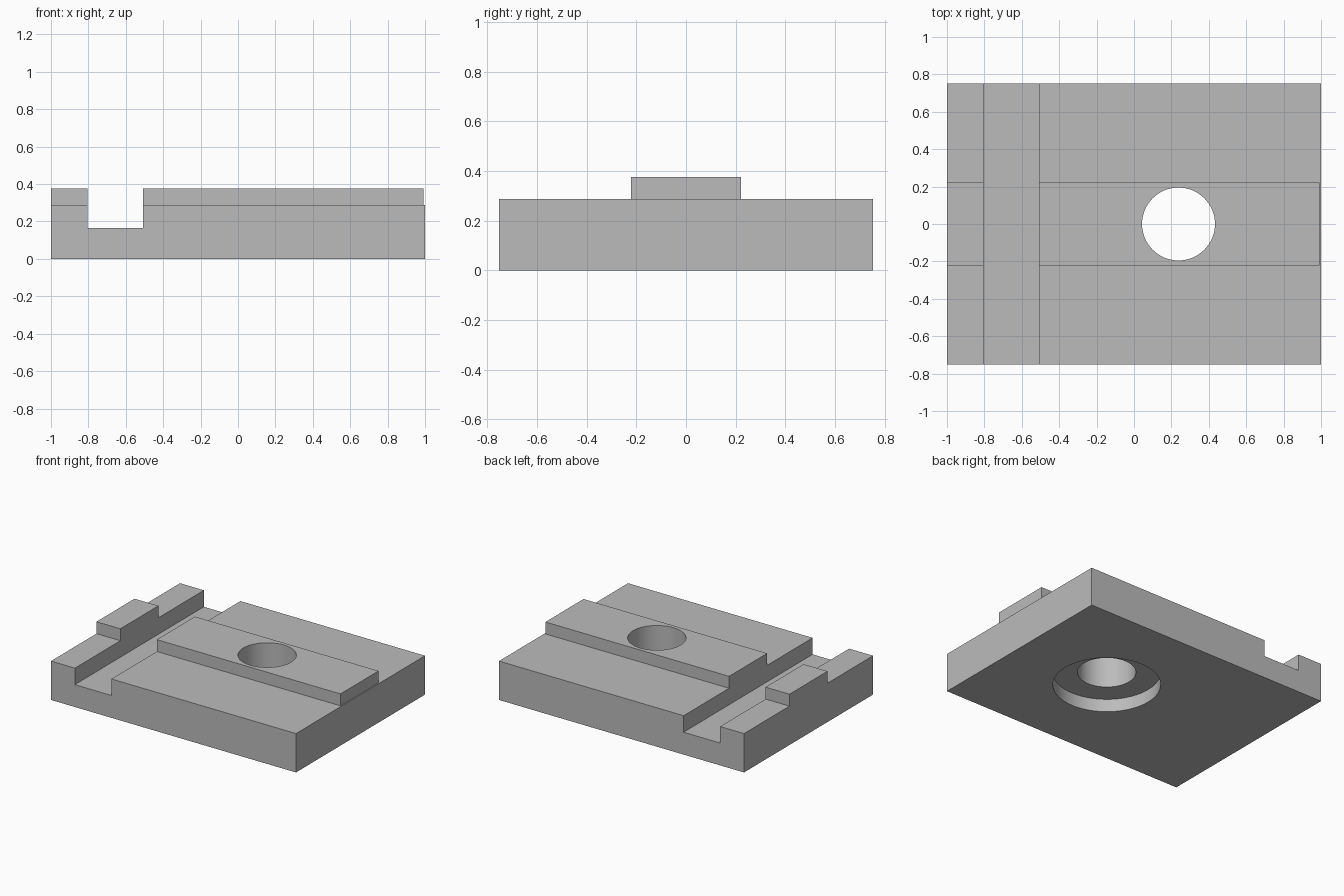
import bpy
import math

if "Cube" in bpy.data.objects:
    bpy.data.objects.remove(bpy.data.objects["Cube"], do_unlink=True)

# Material
grey = bpy.data.materials.new("plain grey")
grey.use_nodes = True
colour = (0.5, 0.5, 0.5, 1)
grey.diffuse_color = colour
grey.node_tree.nodes["Principled BSDF"].inputs["Base Color"].default_value = colour


def box(name, x, y, z):
    """Box given by its (min, max) range along each axis."""
    ranges = (x, y, z)
    bpy.ops.mesh.primitive_cube_add(size=1, location=[(a + b) / 2 for a, b in ranges])
    ob = bpy.context.object
    ob.name = name
    ob.scale = [b - a for a, b in ranges]
    bpy.ops.object.transform_apply(location=True, rotation=False, scale=True)
    ob.data.materials.append(grey)
    return ob


def cylinder(name, radius, z):
    """Upright cylinder on the bore axis."""
    bpy.ops.mesh.primitive_cylinder_add(
        vertices=64, radius=radius, depth=z[1] - z[0],
        location=(0.238, 0, (z[0] + z[1]) / 2))
    ob = bpy.context.object
    ob.name = name
    ob.data.materials.append(grey)
    return ob


def combine(target, tool, operation):
    """Apply a boolean and discard the tool object."""
    mod = target.modifiers.new(tool.name, 'BOOLEAN')
    mod.operation = operation
    mod.solver = 'EXACT'
    mod.object = tool
    bpy.context.view_layer.objects.active = target
    bpy.ops.object.modifier_apply(modifier=mod.name)
    bpy.data.objects.remove(tool, do_unlink=True)


# Base block with a raised central rib
plate = box("base_plate", (-1, 1), (-0.752, 0.752), (0, 0.287))
combine(plate, box("rib", (-1, 0.992), (-0.222, 0.222), (0.2, 0.375)), 'UNION')

# Cross slot, through bore and wide recess on the underside
combine(plate, box("slot_cutter", (-0.805, -0.507), (-1, 1), (0.165, 0.6)), 'DIFFERENCE')
combine(plate, cylinder("bore_cutter", 0.195, (-0.2, 0.6)), 'DIFFERENCE')
combine(plate, cylinder("recess_cutter", 0.36, (-0.2, 0.095)), 'DIFFERENCE')

# Smooth bore walls, sharp edges elsewhere
bpy.ops.object.select_all(action='DESELECT')
plate.select_set(True)
bpy.context.view_layer.objects.active = plate
bpy.ops.object.shade_smooth_by_angle(angle=math.radians(30))
